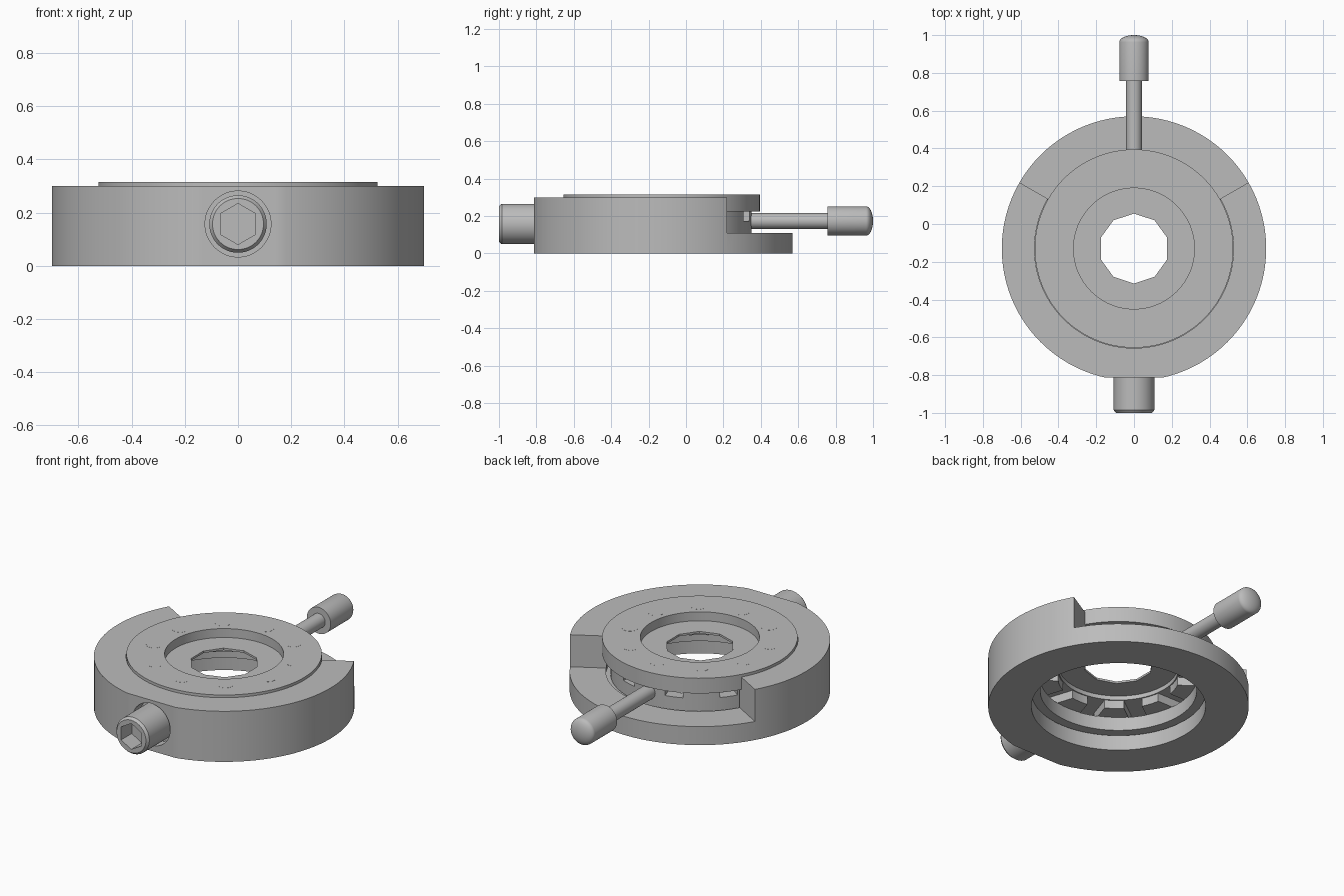
import bpy, bmesh, math
from mathutils import Matrix, Vector

if "Cube" in bpy.data.objects:
    bpy.data.objects.remove(bpy.data.objects["Cube"])

CY = -0.13          # ring axis position in y
TAU = 2 * math.pi

metal = bpy.data.materials.new("grey_metal")
metal.diffuse_color = (0.5, 0.5, 0.5, 1)
metal.use_nodes = True
metal.node_tree.nodes["Principled BSDF"].inputs["Base Color"].default_value = metal.diffuse_color


def finish(name, bm, matrix):
    bmesh.ops.remove_doubles(bm, verts=bm.verts, dist=1e-6)
    bmesh.ops.recalc_face_normals(bm, faces=bm.faces)
    bm.transform(matrix)
    me = bpy.data.meshes.new(name)
    bm.to_mesh(me)
    bm.free()
    me.materials.append(metal)
    ob = bpy.data.objects.new(name, me)
    bpy.context.collection.objects.link(ob)
    return ob


def lathe(name, profile, matrix=Matrix.Translation((0, CY, 0)), n=96, closed=True, phase=0.0):
    """Revolve (radius, height) points about z; solids run open from axis to axis."""
    bm = bmesh.new()
    rings = []
    for i in range(n):
        a = TAU * i / n + phase
        rings.append([bm.verts.new((r * math.cos(a), r * math.sin(a), z)) for r, z in profile])
    count = len(profile)
    for i in range(n):
        p, q = rings[i], rings[(i + 1) % n]
        for j in range(count if closed else count - 1):
            k = (j + 1) % count
            bm.faces.new((p[j], q[j], q[k], p[k]))
    return finish(name, bm, matrix)


def rod(name, r, z0, z1, matrix, n=48, phase=0.0):
    return lathe(name, [(0, z0), (r, z0), (r, z1), (0, z1)], matrix, n, False, phase)


def prism(name, outline, z0, z1, matrix=Matrix.Translation((0, CY, 0))):
    bm = bmesh.new()
    f = bm.faces.new([bm.verts.new((x, y, z0)) for x, y in outline])
    up = bmesh.ops.extrude_face_region(bm, geom=[f])
    bmesh.ops.translate(bm, vec=Vector((0, 0, z1 - z0)),
                        verts=[v for v in up["geom"] if isinstance(v, bmesh.types.BMVert)])
    return finish(name, bm, matrix)


def cut(ob, cutter):
    m = ob.modifiers.new("cut", "BOOLEAN")
    m.operation = "DIFFERENCE"
    m.solver = "EXACT"
    m.object = cutter
    bpy.context.view_layer.objects.active = ob
    bpy.ops.object.modifier_apply(modifier=m.name)
    bpy.data.objects.remove(cutter)


def smooth(ob):
    bpy.ops.object.select_all(action="DESELECT")
    ob.select_set(True)
    bpy.context.view_layer.objects.active = ob
    bpy.ops.object.shade_smooth_by_angle(angle=math.radians(25))


def box_outline(x0, x1, y0, y1):
    return [(x0, y0), (x1, y0), (x1, y1), (x0, y1)]


front = Matrix.Translation((0, 0, 0.157)) @ Matrix.Rotation(math.pi / 2, 4, "X")   # height -> -y
back = Matrix.Translation((0, 0, 0.173)) @ Matrix.Rotation(-math.pi / 2, 4, "X")   # height -> +y

# Housing ring with a bottom lip and a stepped bore
body = lathe("housing_ring", [(0.468, 0), (0.70, 0), (0.70, 0.30), (0.527, 0.30),
                              (0.527, 0.225), (0.505, 0.225), (0.505, 0.09), (0.468, 0.09)])
# Wedge opening for lever travel
c30, s30 = 2 * math.cos(math.pi / 6), 2 * math.sin(math.pi / 6)
cut(body, prism("wedge_cutter", [(0, 0), (c30, s30), (-c30, s30)], 0.11, 0.5))
# Front flat and screw recess
cut(body, prism("flat_cutter", box_outline(-0.5, 0.5, -1.2, -0.812), -0.1, 0.5, Matrix()))
cut(body, rod("recess_cutter", 0.124, 0.74, 1.1, front))

# Cover disc with a countersunk centre window
cover = lathe("cover_disc", [(0.32, 0.225), (0.525, 0.225), (0.525, 0.315), (0.32, 0.315)])

# Iris blades closed to a ten-sided aperture
blades = rod("iris_blades", 0.34, 0.25, 0.262, Matrix.Translation((0, CY, 0)), 96)
cut(blades, rod("aperture_cutter", 0.185, 0.1, 0.4, Matrix.Translation((0, CY, 0)), 10, math.pi / 2))

# Pivot pins flush with the cover, ten around
for i in range(10):
    a = math.pi / 2 + TAU * i / 10
    pos = Matrix.Translation((0.393 * math.cos(a), CY + 0.393 * math.sin(a), 0))
    smooth(rod("pivot_pin", 0.043, 0.20, 0.3155, pos, 24))

# Rotating lever ring with ten radial slots in its upper flange
drive = lathe("lever_ring", [(0.42, 0.095), (0.48, 0.095), (0.48, 0.224),
                             (0.325, 0.224), (0.325, 0.175), (0.42, 0.175)])
for i in range(10):
    turn = Matrix.Translation((0, CY, 0)) @ Matrix.Rotation(math.radians(18 + 90 + 36 * i), 4, "Z")
    cut(drive, prism("slot_cutter", box_outline(0.25, 0.6, -0.05, 0.05), 0.174, 0.3, turn))

# Lever rod and domed knob
lever = rod("lever_rod", 0.042, 0.31, 0.77, back)
dome = [(0.078 * math.cos(t), 0.963 + 0.037 * math.sin(t))
        for t in [math.pi / 2 * k / 8 for k in range(8)]]
knob = lathe("lever_knob", [(0, 0.757), (0.078, 0.757)] + dome + [(0, 1.0)], back, 48, False)

# Clamp screw with a bevelled head and hex socket
screw = lathe("clamp_screw", [(0, 0.735), (0.108, 0.735), (0.108, 0.985), (0.096, 1.0), (0, 1.0)],
              front, 64, False)
cut(screw, rod("hex_cutter", 0.077, 0.90, 1.1, front, 6, math.pi / 2))

for ob in (body, cover, blades, drive, lever, knob, screw):
    smooth(ob)
